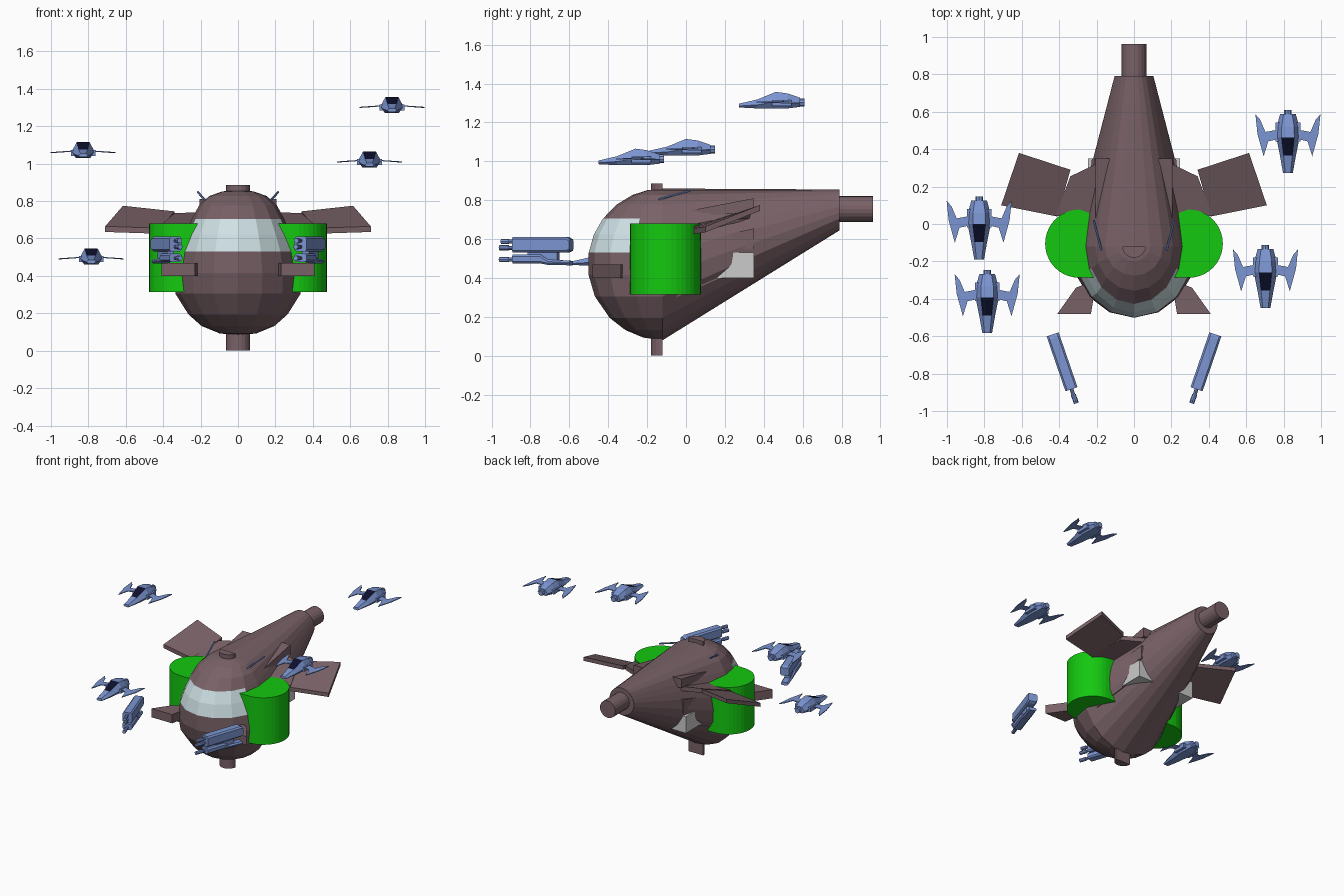
import bpy, bmesh
from math import sin, cos, pi, radians
from mathutils import Vector

if "Cube" in bpy.data.objects:
    bpy.data.objects.remove(bpy.data.objects["Cube"])


def material(name, rgb):
    m = bpy.data.materials.new(name)
    m.diffuse_color = (*rgb, 1)
    m.use_nodes = True
    m.node_tree.nodes["Principled BSDF"].inputs["Base Color"].default_value = m.diffuse_color
    return m


BROWN = material("brown_hull", (0.19, 0.12, 0.135))
GREEN = material("green_tank", (0.007, 0.58, 0.005))
BLUE = material("blue_metal", (0.2, 0.3, 0.64))
GLASS = material("pale_glass", (0.62, 0.75, 0.78))
DARK = material("dark_canopy", (0.004, 0.005, 0.025))


def finish(name, bm, mats):
    bmesh.ops.remove_doubles(bm, verts=bm.verts, dist=0.0003)
    bmesh.ops.recalc_face_normals(bm, faces=bm.faces)
    me = bpy.data.meshes.new(name)
    bm.to_mesh(me)
    bm.free()
    for m in mats:
        me.materials.append(m)
    ob = bpy.data.objects.new(name, me)
    bpy.context.collection.objects.link(ob)
    return ob


def loft(name, rings, mats, special=None):
    """Skin equal-length closed rings and cap both ends; special=(ring, side) uses material 1."""
    bm = bmesh.new()
    vs = [[bm.verts.new(p) for p in r] for r in rings]
    n = len(rings[0])
    for i in range(len(vs) - 1):
        for j in range(n):
            k = (j + 1) % n
            f = bm.faces.new((vs[i][j], vs[i][k], vs[i + 1][k], vs[i + 1][j]))
            f.material_index = int((i, j) == special)
    bm.faces.new(vs[0])
    bm.faces.new(vs[-1])
    return finish(name, bm, mats)


def prism(name, pts, mat, h):
    """Extrude a 3D outline straight up by h."""
    return loft(name, [pts, [(x, y, z + h) for x, y, z in pts]], [mat] if mat else [])


def box(name, x0, x1, y0, y1, z0, z1, mat):
    return prism(name, [(x0, y0, z0), (x1, y0, z0), (x1, y1, z0), (x0, y1, z0)], mat, z1 - z0)


def rod(name, a, b, r, mat, n=16):
    a, b = Vector(a), Vector(b)
    q = (b - a).to_track_quat('Z', 'Y')
    rings = [[p + q @ Vector((r * cos(2 * pi * i / n), r * sin(2 * pi * i / n), 0))
              for i in range(n)] for p in (a, b)]
    return loft(name, rings, [mat])


# Hull: egg-shaped half dome in front, lofted back to a round tail
section = [(-90, 0), (-75, .1), (-60, .195), (-45, .265), (-25, .335), (-8, .34), (9, .32),
           (23, .285), (37, .247), (52, .208), (66, .155), (78, .085), (90, 0)]
bm = bmesh.new()
SEG = 8
dome = []
for lat, w in section:
    c, z = cos(radians(lat)), .47 + .39 * sin(radians(lat))
    dome.append([bm.verts.new((w * cos(pi * j / SEG), -.12 - .385 * c * sin(pi * j / SEG), z))
                 for j in range(SEG + 1)])
for i in range(len(dome) - 1):
    for j in range(SEG):
        f = bm.faces.new((dome[i][j], dome[i][j + 1], dome[i + 1][j + 1], dome[i + 1][j]))
        f.material_index = int(i in (6, 7) and 1 <= j <= 6)
for s, col in ((1, 0), (-1, SEG)):
    tail = [bm.verts.new((s * .105 * cos(radians(lat)), .79, .75 + .105 * sin(radians(lat))))
            for lat, w in section]
    for i in range(len(section) - 1):
        bm.faces.new((dome[i][col], dome[i + 1][col], tail[i + 1], tail[i]))
    bm.faces.new(tail)
finish("hull", bm, [BROWN, GLASS])
rod("tail_nozzle", (0, .78, .755), (0, .963, .755), .066, BROWN, 20)

# Half-round caps above and below the dome
for name, z, h in (("top_cap", .84, .045), ("bottom_cap", 0, .1)):
    prism(name, [(.063 * cos(pi * i / 10), -.12 - .06 * sin(pi * i / 10), z) for i in range(11)],
          BROWN, h)

# Cargo frame under the tail
box("underside_frame", -.245, .245, .06, .35, .40, .53, None)

for s, side in ((1, "right"), (-1, "left")):
    # Side tanks with a rounded outer face
    outline = [(s * (.295 + .18 * sin(pi * i / 20)), -.105 + .182 * cos(pi * i / 20), .315)
               for i in range(21)]
    outline += [(s * .15, -.287, .315), (s * .15, .077, .315)]
    prism(side + "_tank", outline, GREEN, .365)

    # Wing: root plate and tilted outer panel
    prism(side + "_wing_root", [(s * .12, .36, .71), (s * .34, .255, .70),
                                (s * .42, .045, .63), (s * .15, .0, .64)], BROWN, .035)
    prism(side + "_wing_panel", [(s * .615, .38, .745), (s * .71, .10, .635),
                                 (s * .41, .04, .625), (s * .34, .29, .715)], BROWN, .03)

    # Tapered fairings: start and end sections as (y, x0, x1, z0, z1)
    fairings = (("upper", (-.12, .19, .205, .70, .72), (.35, .13, .205, .74, .81)),
                ("middle", (.0, .22, .26, .55, .575), (.35, .15, .225, .55, .655)),
                ("lower", (-.05, .25, .30, .30, .34), (.21, .15, .23, .41, .48)))
    for label, *ends in fairings:
        rings = [[(s * x0, y, z0), (s * x1, y, z0), (s * x1, y, z1), (s * x0, y, z1)]
                 for y, x0, x1, z0, z1 in ends]
        loft(f"{side}_{label}_fairing", rings, [BROWN])

    # Forward arm and antenna
    prism(side + "_front_arm", [(s * .20, -.30, .40), (s * .31, -.34, .40),
                                (s * .41, -.48, .40), (s * .23, -.48, .40)], BROWN, .068)
    rod(side + "_antenna", (s * .175, -.14, .805), (s * .215, .02, .848), .006, BLUE, 6)

    # Floating gun pod, parts placed along its inward-pointing axis
    rear = Vector((s * .435, -.59, 0))
    axis = Vector((s * -.325, -.946, 0))
    across = Vector((.946, s * -.325, 0))

    def gun(name, *stations):
        loft(f"{side}_gun_{name}",
             [[rear + axis * a + across * u * w + Vector((0, 0, z))
               for u, z in ((-1, z0 + .01), (-.7, z0), (.7, z0), (1, z0 + .01),
                            (1, z1 - .01), (.7, z1), (-.7, z1), (-1, z1 - .01))]
              for a, w, z0, z1 in stations], [BLUE])

    gun("upper_body", (0, .034, .54, .60), (.02, .034, .53, .61), (.31, .034, .53, .61))
    gun("lower_body", (0, .028, .465, .488), (.12, .03, .467, .495),
        (.16, .034, .475, .52), (.31, .034, .475, .52))
    gun("bridge", (.07, .02, .48, .55), (.23, .02, .48, .55))
    for k, z in enumerate((.555, .588, .495)):
        tip = .385 if k != 1 else .375
        for a0, a1, r in ((.29, tip, .010), (.34, tip + .005, .0135)):
            p, q = rear + axis * a0, rear + axis * a1
            rod(f"{side}_gun_barrel", (p.x, p.y, z), (q.x, q.y, z), r, BLUE, 8)


# Small escort craft: nose position and base height
def craft(n, x, y, z):
    stations = ((0, .026, .005, .024), (.095, .043, 0, .046), (.19, .062, 0, .085),
                (.25, .06, 0, .077), (.315, .042, .008, .055))
    rings = [[(x + u * w, y + d, z + h) for u, h in
              ((-.62, b), (.62, b), (1, b + (t - b) * .4), (.55, t), (-.55, t), (-1, b + (t - b) * .4))]
             for d, w, b, t in stations]
    loft(f"craft_{n}_body", rings, [BLUE, DARK], special=(1, 3))
    rod(f"craft_{n}_engine", (x, y + .3, z + .03), (x, y + .338, z + .03), .02, BLUE, 8)
    wing = ((.04, .235), (.12, .22), (.148, .285), (.174, .315), (.163, .21), (.13, .09),
            (.105, .17), (.04, .185))
    for s in (1, -1):
        prism(f"craft_{n}_wing", [(x + s * a, y + b, z + .038 - a * .07) for a, b in wing],
              BLUE, .006)
        box(f"craft_{n}_intake", x + s * .035, x + s * .066, y + .17, y + .27,
            z + .012, z + .044, BLUE)


for n, spot in enumerate(((.823, .272, 1.272), (.703, -.45, .98),
                          (-.828, -.19, 1.03), (-.785, -.583, .462))):
    craft(n + 1, *spot)
